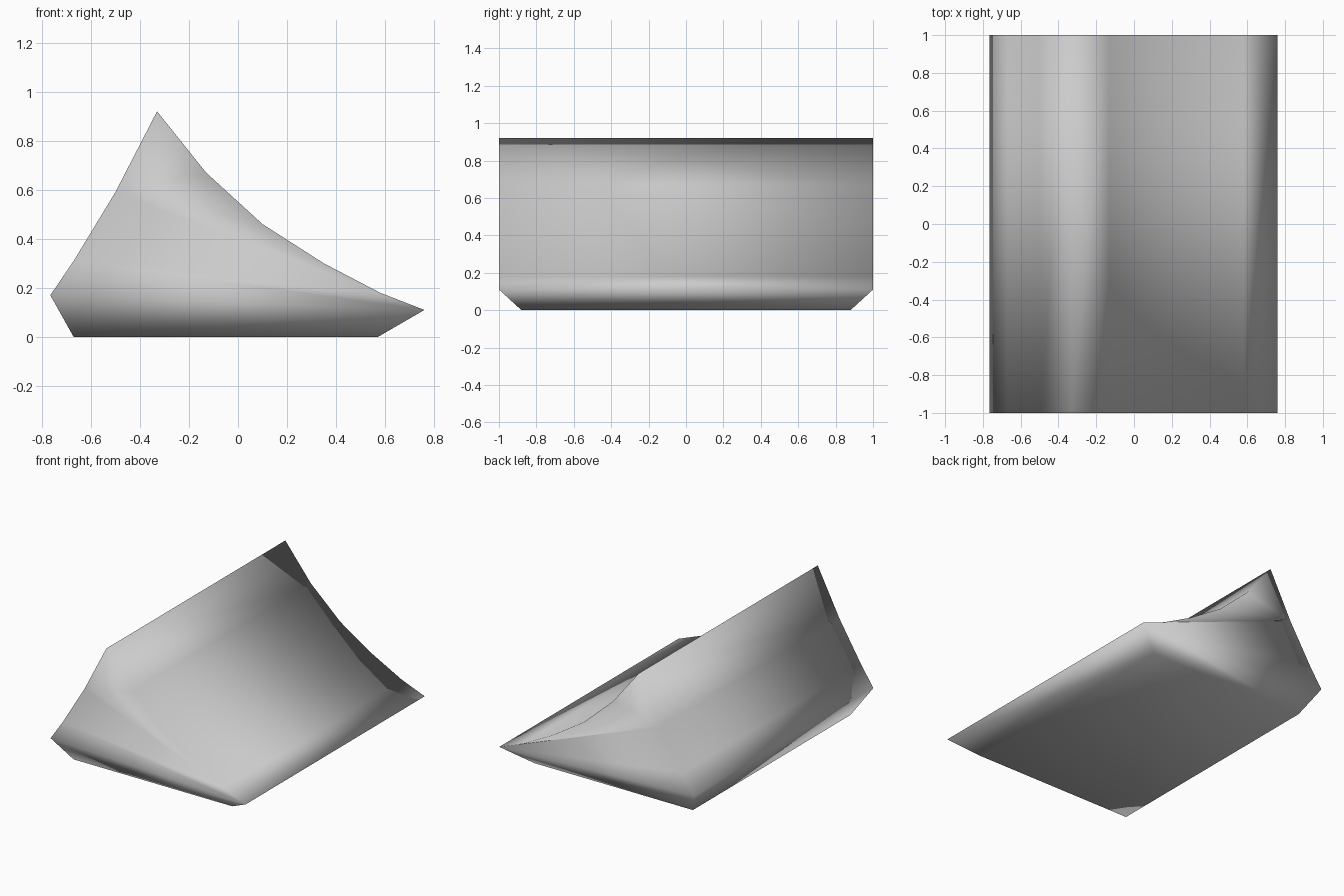
import bpy
import bmesh

cube = bpy.data.objects.get("Cube")
if cube:
    bpy.data.objects.remove(cube, do_unlink=True)

# One plain grey for the whole body
grey = bpy.data.materials.new("plain_grey")
grey.use_nodes = True
colour = (0.6, 0.6, 0.6, 1.0)
grey.diffuse_color = colour
grey.node_tree.nodes["Principled BSDF"].inputs["Base Color"].default_value = colour

# Cross-section (x, z): left rim, up the steep wall to the ridge, down the ramp to the toe
PROFILE = [(-0.765, 0.17), (-0.67, 0.31), (-0.5, 0.59), (-0.33, 0.92), (-0.13, 0.67),
           (0.10, 0.46), (0.35, 0.30), (0.58, 0.18), (0.76, 0.11)]
BASE_LEFT, BASE_RIGHT = -0.67, 0.57
HALF_LENGTH, HALF_BASE = 1.0, 0.88

bm = bmesh.new()


def end_section(side):
    """Upper outline and the two inset base corners of one end."""
    ring = [bm.verts.new((x, side * HALF_LENGTH, z)) for x, z in PROFILE]
    base = [bm.verts.new((x, side * HALF_BASE, 0)) for x in (BASE_LEFT, BASE_RIGHT)]
    return ring, base


front, front_base = end_section(-1)
back, back_base = end_section(1)

# Steep wall and ramp
for i in range(len(PROFILE) - 1):
    bm.faces.new((front[i], front[i + 1], back[i + 1], back[i]))

# End caps with the sloping strip under each
for ring, (left, right) in ((front, front_base), (back, back_base)):
    bm.faces.new(ring)
    bm.faces.new((left, ring[-1], ring[0]))
    bm.faces.new((left, right, ring[-1]))

# Sloping undersides along both long edges, and the flat base
bm.faces.new((front[0], back[0], back_base[0], front_base[0]))
bm.faces.new((front[-1], back[-1], back_base[1], front_base[1]))
bm.faces.new((front_base[0], front_base[1], back_base[1], back_base[0]))
bmesh.ops.recalc_face_normals(bm, faces=bm.faces[:])

# Smooth shading runs over the whole body
for face in bm.faces:
    face.smooth = True

mesh = bpy.data.meshes.new("ramp_body")
bm.to_mesh(mesh)
bm.free()
mesh.materials.append(grey)
body = bpy.data.objects.new("ramp_body", mesh)
bpy.context.scene.collection.objects.link(body)
